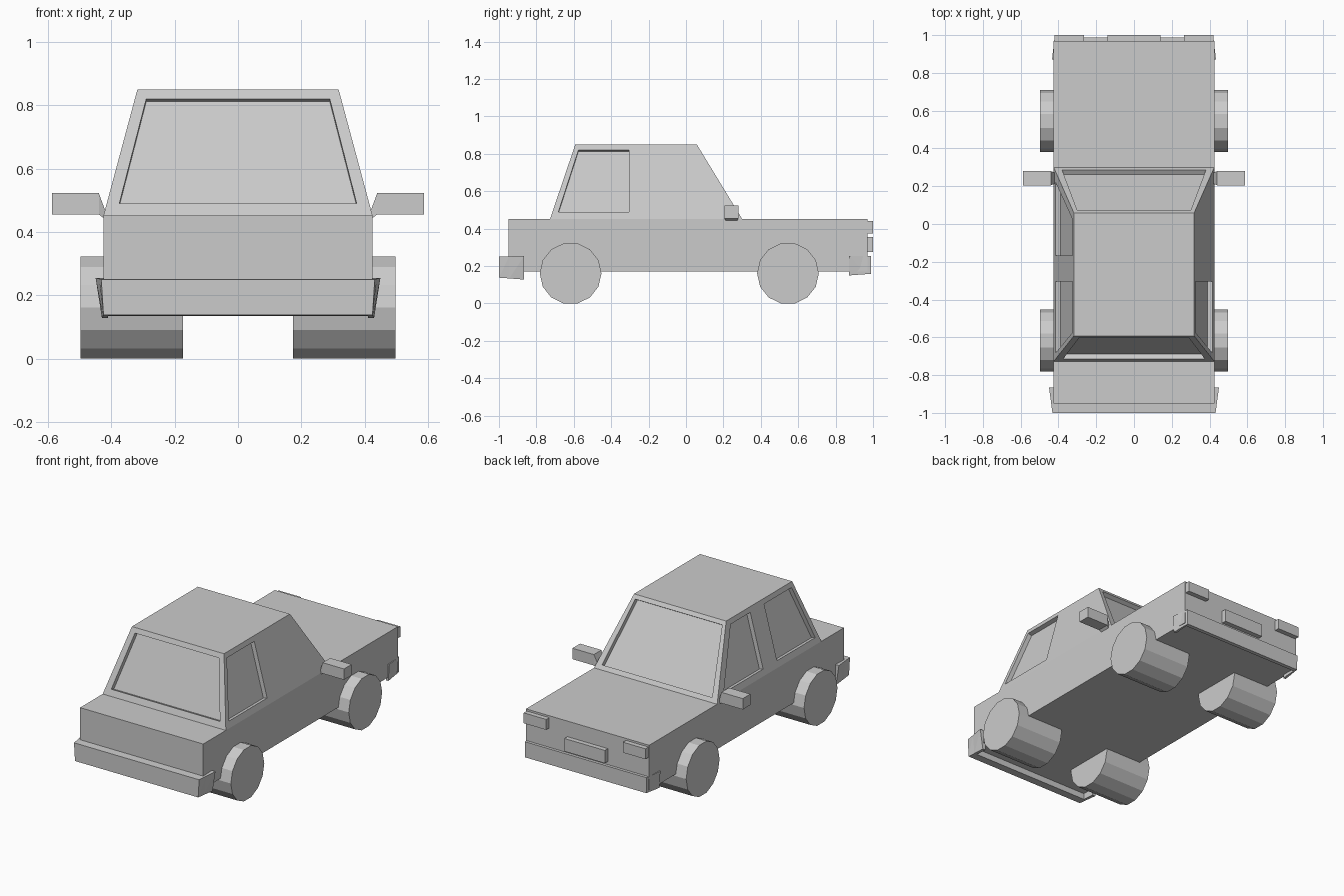
import bpy, bmesh, math
from mathutils import Vector, Matrix

if "Cube" in bpy.data.objects:
    bpy.data.objects.remove(bpy.data.objects["Cube"])


def add_object(name, bm):
    bmesh.ops.recalc_face_normals(bm, faces=bm.faces)
    mesh = bpy.data.meshes.new(name)
    bm.to_mesh(mesh)
    bm.free()
    obj = bpy.data.objects.new(name, mesh)
    bpy.context.collection.objects.link(obj)
    return obj


def solids(name, *point_sets):
    """One object made of convex solids, each spanned by its corner points."""
    result = bmesh.new()
    for points in point_sets:
        part = bmesh.new()
        for p in points:
            part.verts.new(p)
        bmesh.ops.convex_hull(part, input=part.verts)
        bmesh.ops.dissolve_limit(part, angle_limit=0.002, verts=part.verts, edges=part.edges)
        temp = bpy.data.meshes.new("temp")
        part.to_mesh(temp)
        part.free()
        result.from_mesh(temp)
        bpy.data.meshes.remove(temp)
    return add_object(name, result)


def box(x, y, z):
    return [(a, b, c) for a in x for b in y for c in z]


def flip(points):
    return [(-x, y, z) for x, y, z in points]


# Lower body
solids("body", box((-.425, .425), (-.95, .97), (.172, .452)))

# Cabin: tapered block
Z0, Z1 = .452, .85


def lerp(a, b, z):
    return a + (b - a) * (z - Z0) / (Z1 - Z0)


def half_width(z):
    return lerp(.425, .318, z)


def front_y(z):
    return lerp(-.727, -.592, z)


def back_y(z):
    return lerp(.30, .058, z)


cabin = solids("cabin", [(s * half_width(z), f(z), z)
                         for z in (Z0, Z1) for f in (front_y, back_y) for s in (-1, 1)])


# Window recesses, sunk square to the sloping walls
def recess(corners, depth=.027):
    p = [Vector(c) for c in corners]
    n = (p[1] - p[0]).cross(p[2] - p[0]).normalized()
    if n.dot(sum(p, Vector()) / 4 - Vector((0, -.25, .6))) < 0:
        n = -n
    return [v + n * d for v in p for d in (.04, -depth)]


def end_window(wall, bottom, top, z0, z1):
    return recess([(-bottom, wall(z0), z0), (bottom, wall(z0), z0),
                   (top, wall(z1), z1), (-top, wall(z1), z1)])


def side_window(side, bottom, top, z0=.49, z1=.82):
    return recess([(side * half_width(z), y, z)
                   for y, z in ((bottom[0], z0), (bottom[1], z0), (top[1], z1), (top[0], z1))])


cutter = solids("window_cutter",
                end_window(front_y, .375, .29, .49, .82),
                end_window(back_y, .38, .30, .477, .827),
                side_window(1, (-.682, -.305), (-.575, -.305)),
                side_window(-1, (-.682, -.305), (-.575, -.305)),
                side_window(-1, (-.168, .22), (-.168, .025)))
cutter.hide_render = True
mod = cabin.modifiers.new("windows", 'BOOLEAN')
mod.operation = 'DIFFERENCE'
mod.solver = 'EXACT'
mod.object = cutter
bpy.context.view_layer.objects.active = cabin
bpy.ops.object.modifier_apply(modifier=mod.name)
bpy.data.objects.remove(cutter)


# Bumpers: a cross bar with two flared ends wrapping round the body
def bumper(name, outer, inner, wrap):
    # each section: y, bottom z, top z, half width at bottom, half width at top
    def corners(sec, side, x_in=None):
        y, z0, z1, w0, w1 = sec
        if x_in is None:
            return [(s * w, y, z) for s in (-1, 1) for w, z in ((w0, z0), (w1, z1))]
        return [(side * x, y, z) for x, z in ((w0, z0), (w1, z1), (x_in, z0), (x_in, z1))]
    end = corners(inner, 1, .41) + corners(wrap, 1, .41)
    solids(name, corners(outer, 1) + corners(inner, 1), end, flip(end))


bumper("front_bumper", (-1.0, .138, .25, .425, .432), (-.945, .134, .252, .427, .439),
       (-.865, .128, .255, .43, .45))
bumper("back_bumper", (.988, .158, .255, .418, .42), (.965, .157, .255, .42, .423),
       (.872, .15, .255, .427, .434))

# Lamps and blank plate on the +y end
lamp = box((.265, .42), (.96, 1.0), (.375, .44))
solids("lamps", lamp, flip(lamp))
solids("plate", box((-.14, .14), (.96, 1.0), (.275, .355)))

# Side mirrors: block plus a tapering stalk into the cabin
block = box((.44, .588), (.205, .28), (.455, .523))
stalk = box((.44,), (.205, .28), (.455, .523)) + box((.415,), (.215, .27), (.437, .455))
solids("side_mirrors", block, stalk, flip(block), flip(stalk))

# Wheels: wide 14-sided drums, a corner of the polygon pointing along y
for label, y in (("front", -.617), ("back", .545)):
    for side_name, side in (("left", -1), ("right", 1)):
        R = .165
        ring = [(R * math.cos(k * math.tau / 14), R * math.sin(k * math.tau / 14)) for k in range(14)]
        zc = -min(c[1] for c in ring)
        solids(f"{label}_{side_name}_wheel",
               [(side * x, y + a, zc + b) for x in (.173, .498) for a, b in ring])
